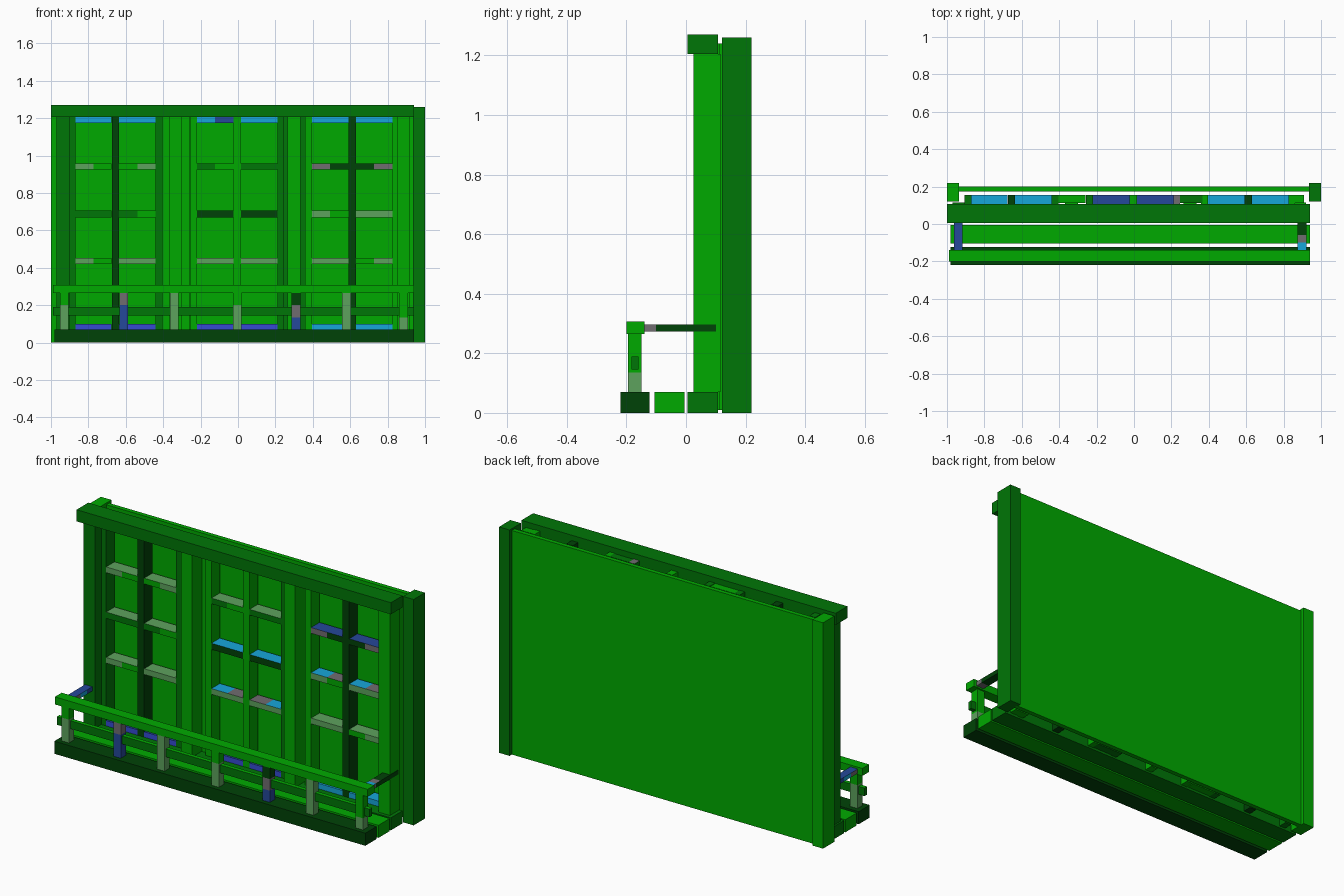
import bpy
import bmesh
from mathutils import Vector

cube = bpy.data.objects.get("Cube")
if cube:
    bpy.data.objects.remove(cube, do_unlink=True)


def material(name, *rgb):
    mat = bpy.data.materials.new(name)
    mat.use_nodes = True
    colour = (*rgb, 1)
    mat.diffuse_color = colour
    mat.node_tree.nodes["Principled BSDF"].inputs["Base Color"].default_value = colour
    return mat


# One letter per colour, so that banded parts can be written as short words
palette = {
    "G": material("bright green", 0, .4, 0),
    "M": material("mid green", 0, .18, .002),
    "D": material("dark green", 0, .055, .002),
    "P": material("pale green", .11, .36, .11),
    "W": material("warm grey", .16, .15, .16),
    "S": material("sky blue", .008, .38, .7),
    "N": material("navy blue", .018, .065, .32),
    "R": material("royal blue", .035, .07, .65),
}


def box(name, xs, ys, zs, bands, tops=None, axis=0):
    """Block cut into equal colour bands along an axis; tops colours the upper faces."""
    mesh = bpy.data.meshes.new(name)
    bm = bmesh.new()
    bmesh.ops.create_cube(bm, size=1)
    low, high = (Vector(p) for p in zip(xs, ys, zs))
    size = high - low
    for vert in bm.verts:
        vert.co = (low + high) / 2 + vert.co * size
    normal = Vector([i == axis for i in range(3)])
    for i in range(1, len(bands)):
        bmesh.ops.bisect_plane(bm, geom=bm.verts[:] + bm.edges[:] + bm.faces[:],
                               plane_co=low + size * i / len(bands), plane_no=normal)
    bm.normal_update()
    letters = sorted(set(bands + (tops or "")))
    for letter in letters:
        mesh.materials.append(palette[letter])
    for face in bm.faces:
        word = tops if tops and face.normal.z > .5 else bands
        along = (face.calc_center_median() - low)[axis] / size[axis]
        band = min(int(along * len(word)), len(word) - 1)
        face.material_index = letters.index(word[band])
    bm.to_mesh(mesh)
    bm.free()
    bpy.context.collection.objects.link(bpy.data.objects.new(name, mesh))


# Depth and height bands shared by several parts
FRAME = (.08, .155)
BACKING = (.112, .155)
POST = (.025, .115)
SILL = (.005, .108)
FULL = (.01, 1.24)

# Back wall and its end posts
box("back_panel", (-.94, .94), (.175, .2), (0, 1.25), "G")
box("right_end_post", (-1, -.935), (.12, .22), (0, 1.26), "G")
box("left_end_post", (.935, 1), (.12, .22), (0, 1.26), "M")

# Top beam, sill and deck planks
box("top_beam", (-1, .94), SILL, (1.205, 1.27), "M")
box("sill", (-.98, .94), SILL, (0, .07), "M")
box("inner_plank", (-.98, .94), (-.105, -.005), (0, .07), "G")
box("front_plank", (-.98, .94), (-.22, -.122), (0, .07), "D")

# Main posts and the backing boards behind them
for name, x, colour in (("right", -.935, "M"), ("centre_right", -.335, "G"),
                        ("centre_left", .3, "G"), ("left", .885, "G")):
    box(name + "_post", (x - .035, x + .035), POST, (.07, 1.205), colour)
box("centre_right_backing", (-.405, -.26), BACKING, FULL, "G")
box("centre_left_backing", (.245, .365), BACKING, FULL, "M")
box("left_backing", (.85, .91), BACKING, FULL, "G")

# Windows: mullion, two stiles with their tops, and rails in two halves
# Each rail, from the bottom up, gives its front and top colours across the window
windows = {
    "right": (-.655, "D", "MM", "MM",
              [("RRRR", "NNNN"), ("PGPP", "PPPP"), ("MMMG", "PPPP"),
               ("PGGP", "PPPP"), ("SSSS", "SSSS")]),
    "centre": (-.005, "G", "GM", "MW",
               [("RRRR", "NNNN"), ("PPPP", "SWWS"), ("DDDD", "SSSS"),
                ("MGMM", "PPPP"), ("SNSS", "NNNN")]),
    "left": (.61, "D", "GG", "GG",
             [("SSSS", "SSSS"), ("PPGP", "PPPP"), ("PGPP", "SWSW"),
              ("WDDW", "NNNN"), ("SSSS", "SSSS")]),
}
heights = [(.07, .1), (.42, .452), (.67, .705), (.925, .957), (1.175, 1.208)]
for side, (x, mullion, first, second, rails) in windows.items():
    box(side + "_window_mullion", (x - .02, x + .02), FRAME, FULL, mullion)
    for sign, (front, top) in ((-1, first), (1, second)):
        edge = x + sign * .233
        box(side + "_window_stile", (edge - .018, edge + .018), FRAME, FULL, front, top)
    for zs, (fronts, tops) in zip(heights, rails):
        box(side + "_window_rail", (x - .215, x - .02), FRAME, zs, fronts[:2], tops[:2])
        box(side + "_window_rail", (x + .02, x + .215), FRAME, zs, fronts[2:], tops[2:])

# Balcony railing, with balusters banded from the bottom up
box("handrail", (-.99, .94), (-.2, -.14), (.265, .307), "G")
box("lower_rail", (-.99, .94), (-.183, -.16), (.145, .19), "M", "G")
balusters = [(-.93, "PPG"), (-.61, "NNW"), (-.34, "PPP"), (-.005, "PPG"),
             (.31, "NWD"), (.58, "PPP"), (.885, "PGG")]
for x, bands in balusters:
    box("baluster", (x - .023, x + .023), (-.195, -.15), (.07, .265), bands, axis=2)

# Arms tying the railing to the posts, banded from front to back
ARM = (.273, .297)
box("right_arm", (-.962, -.917), (-.14, .1), ARM, "WSNN", "NNNN", axis=1)
box("left_arm", (.875, .922), (-.14, .1), ARM, "WDDDDD", "SWDDDD", axis=1)
